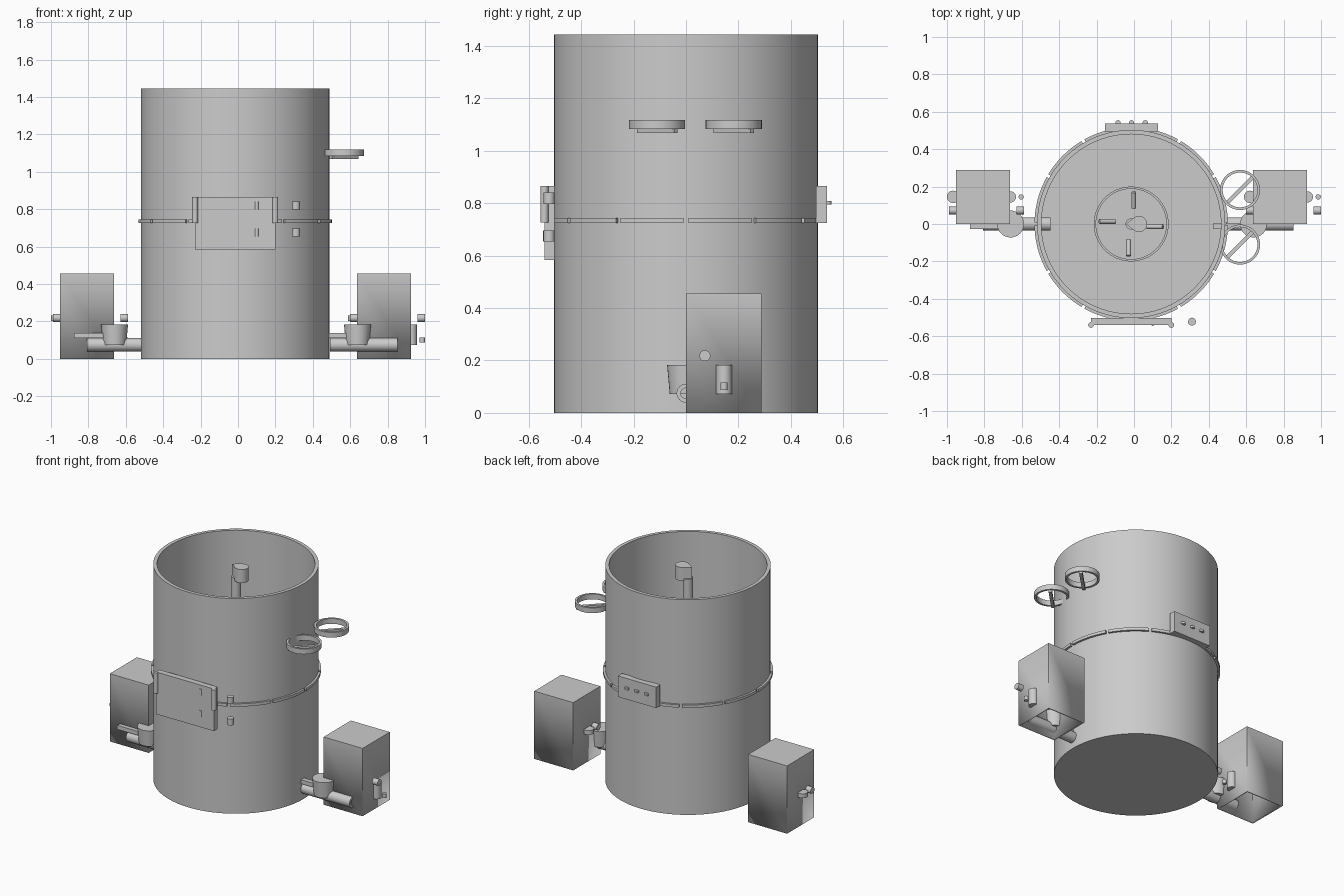
import bpy, bmesh, math
from mathutils import Matrix, Vector

cube = bpy.data.objects.get("Cube")
if cube:
    bpy.data.objects.remove(cube, do_unlink=True)

grey = bpy.data.materials.new("plain grey")
grey.use_nodes = True
GREY = (0.6, 0.6, 0.6, 1)
grey.diffuse_color = GREY
grey.node_tree.nodes["Principled BSDF"].inputs["Base Color"].default_value = GREY
parts = []


def finish(name, bm):
    bmesh.ops.recalc_face_normals(bm, faces=bm.faces)
    mesh = bpy.data.meshes.new(name)
    bm.to_mesh(mesh)
    bm.free()
    mesh.materials.append(grey)
    ob = bpy.data.objects.new(name, mesh)
    bpy.context.collection.objects.link(ob)
    parts.append(ob)
    return ob


def box(name, x, y, z, open_bottom=False):
    """Box from (low, high) ranges, optionally without its bottom face."""
    bm = bmesh.new()
    bmesh.ops.create_cube(bm, size=1)
    for v in bm.verts:
        v.co = [r[0] if c < 0 else r[1] for c, r in zip(v.co, (x, y, z))]
    if open_bottom:
        bm.normal_update()
        low = [f for f in bm.faces if f.normal.z < -0.5]
        bmesh.ops.delete(bm, geom=low, context='FACES')
    return finish(name, bm)


def rod(name, start, end, r, r_end=None, sides=32):
    """Solid cylinder or cone between two points."""
    a, b = Vector(start), Vector(end)
    turn = (b - a).to_track_quat('Z', 'Y').to_matrix().to_4x4()
    bm = bmesh.new()
    bmesh.ops.create_cone(bm, cap_ends=True, segments=sides, radius1=r,
                          radius2=r if r_end is None else r_end, depth=(b - a).length,
                          matrix=Matrix.Translation((a + b) / 2) @ turn)
    return finish(name, bm)


def lathe(name, profile, matrix, sides=64, start=0, sweep=math.tau):
    """Revolve a closed (radius, height) profile around z, fully or in part."""
    bm = bmesh.new()
    full = sweep > 6.28
    rings = []
    for i in range(sides if full else sides + 1):
        a = start + sweep * i / sides
        rings.append([bm.verts.new((r * math.cos(a), r * math.sin(a), z)) for r, z in profile])
    n = len(profile)
    for i in range(sides):
        p, q = rings[i], rings[(i + 1) % len(rings)]
        for j in range(n):
            k = (j + 1) % n
            bm.faces.new((p[j], q[j], q[k], p[k]))
    if not full:
        bm.faces.new(rings[0])
        bm.faces.new(rings[-1])
    bm.transform(matrix)
    return finish(name, bm)


def tube(name, outer, inner, low, high, matrix, **kw):
    return lathe(name, [(outer, low), (outer, high), (inner, high), (inner, low)], matrix, **kw)


CX = -0.015
axis = Matrix.Translation((CX, 0, 0))

# Open tank and its floor
tube("tank_wall", 0.503, 0.48, 0, 1.444, axis, sides=96)
rod("tank_floor", (CX, 0, 0), (CX, 0, 0.02), 0.49, sides=96)

# Segmented band round the middle of the tank
for i in range(12):
    tube("band_segment", 0.517, 0.5, 0.725, 0.744, axis, sides=10,
         start=math.radians(30 * i + 1), sweep=math.radians(28))

# Central post, teardrop cap, hub ring and four offset pins
rod("centre_post", (CX, 0, 0.02), (CX, 0, 1.36), 0.03)
bm = bmesh.new()
outline = [(-0.043, 0)]
for i in range(25):
    a = math.radians(-130 + 260 * i / 24)
    outline.append((0.027 + 0.043 * math.cos(a), 0.043 * math.sin(a)))
cap = bm.faces.new([bm.verts.new((x, y, 1.345)) for x, y in outline])
top = bmesh.ops.extrude_face_region(bm, geom=[cap])["geom"]
bmesh.ops.translate(bm, vec=(0, 0, 0.09), verts=[v for v in top if isinstance(v, bmesh.types.BMVert)])
finish("post_cap", bm)
tube("hub_ring", 0.2, 0.188, 0.02, 0.12, axis)
for i in range(4):
    spin = axis @ Matrix.Rotation(i * math.pi / 2, 4, 'Z')
    rod("hub_pin", spin @ Vector((0.085, -0.014, 0.06)),
        spin @ Vector((0.17, -0.014, 0.09)), 0.013, sides=16)

# Front door with hinge pins, small studs and catches
box("front_door", (-0.23, 0.2), (-0.54, -0.502), (0.583, 0.866))
for x in (-0.23, 0.2):
    rod("hinge_pin", (x, -0.54, 0.727), (x, -0.54, 0.866), 0.015)
for low in (0.653, 0.797):
    rod("door_stud", (0.1, -0.535, low), (0.1, -0.535, low + 0.043), 0.01, sides=16)
    rod("door_catch", (0.31, -0.522, low), (0.31, -0.522, low + 0.043), 0.021)

# Rear control panel with three knobs
box("rear_panel", (-0.155, 0.128), (0.495, 0.538), (0.725, 0.866))
for x in (-0.086, -0.013, 0.06):
    rod("panel_knob", (x, 0.541, 0.795), (x, 0.541, 0.809), 0.014, sides=20)

# Two ring brackets with a diagonal bar underneath
for y in (0.182, -0.11):
    place = Matrix.Translation((0.567, y, 0))
    tube("bracket_ring", 0.107, 0.093, 1.083, 1.118, place, sides=48)
    bar = box("bracket_bar", (-0.1, 0.1), (-0.01, 0.01), (1.068, 1.09))
    bar.data.transform(place @ Matrix.Rotation(math.pi / 4, 4, 'Z'))

# Pipe, valve body and lever on each side
for x in (-0.66, 0.639):
    lie = Matrix.Translation((x - 0.147, 0, 0.075)) @ Matrix.Rotation(math.pi / 2, 4, 'Y')
    tube("side_pipe", 0.036, 0.02, 0, 0.36, lie, sides=32)
    rod("valve_body", (x, 0, 0.073), (x, 0, 0.182), 0.062, 0.072)
    box("valve_lever", (x - 0.217, x), (-0.028, 0.004), (0.112, 0.139))

# Side cabinets, open below, with fittings on both outer faces
for left, right in ((-0.952, -0.663), (0.636, 0.925)):
    shell = box("side_cabinet", (left, right), (0, 0.288), (0, 0.455), open_bottom=True)
    solid = shell.modifiers.new("wall", 'SOLIDIFY')
    solid.thickness = 0.018
    solid.offset = -1
    rod("cabinet_disc", (left - 0.015, 0.145, 0.203), (left - 0.015, 0.145, 0.232), 0.033)
    for x in (left - 0.038, right + 0.035):
        rod("cabinet_knob", (x, 0.072, 0.218), (x + 0.04, 0.072, 0.218), 0.021)
    rod("cabinet_cylinder", (right + 0.002, 0.145, 0.073), (right + 0.002, 0.145, 0.183), 0.03)
    rod("cabinet_button", (right + 0.06, 0.145, 0.088), (right + 0.06, 0.145, 0.115), 0.014, sides=20)

# Smooth the round surfaces, keep the edges sharp
bpy.ops.object.select_all(action='DESELECT')
for ob in parts:
    ob.select_set(True)
bpy.context.view_layer.objects.active = parts[0]
bpy.ops.object.shade_smooth_by_angle(angle=math.radians(35))
